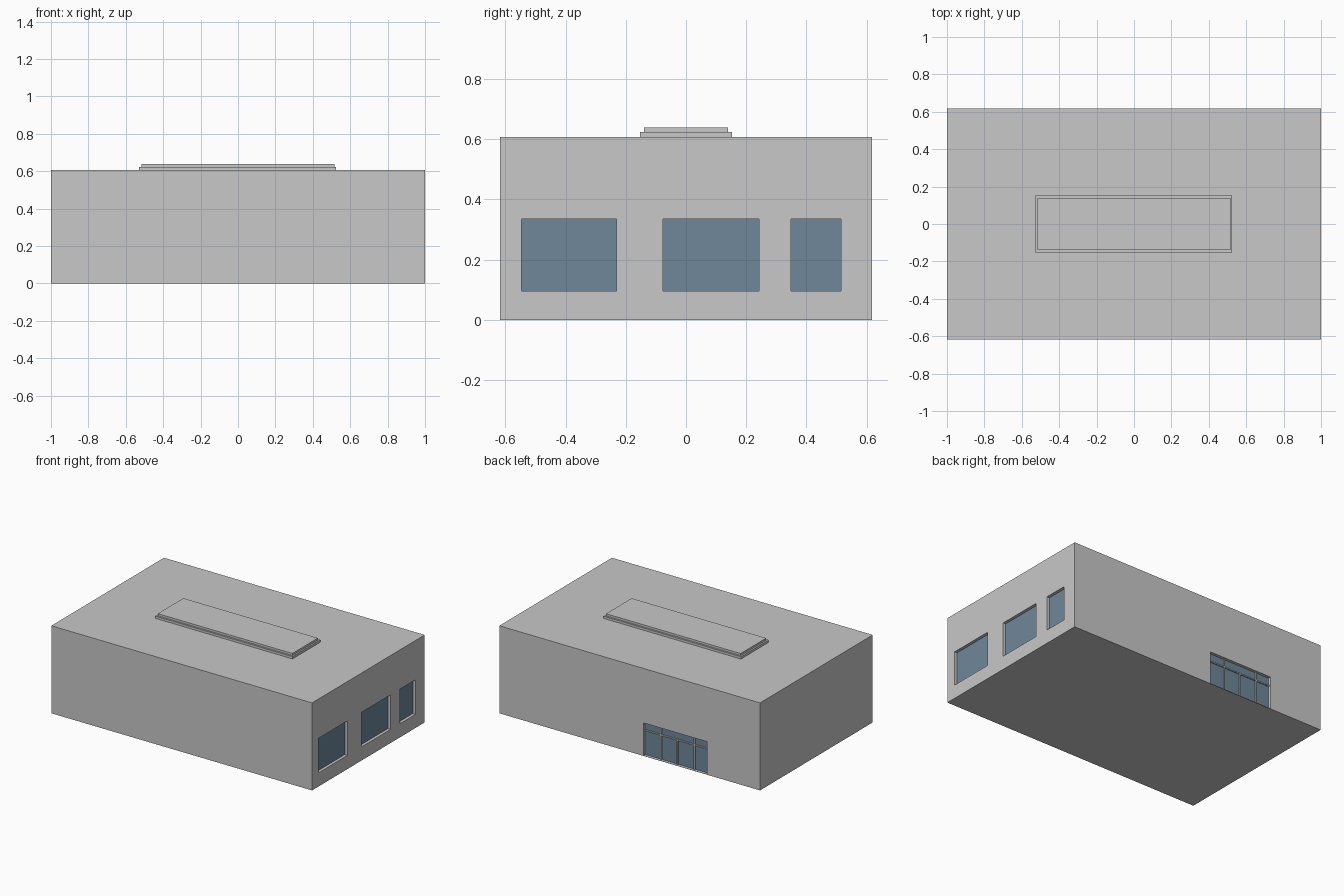
import bpy

cube = bpy.data.objects.get("Cube")
if cube:
    bpy.data.objects.remove(cube, do_unlink=True)


def material(name, rgb):
    mat = bpy.data.materials.new(name)
    mat.use_nodes = True
    color = (*rgb, 1)
    mat.diffuse_color = color
    mat.node_tree.nodes["Principled BSDF"].inputs["Base Color"].default_value = color
    return mat


GREY = material("wall grey", (0.58, 0.58, 0.58))
GLASS = material("blue glass", (0.158, 0.245, 0.322))


def box(name, x, y, z, mat=GREY):
    """Axis-aligned box from (low, high) pairs."""
    spans = (x, y, z)
    bpy.ops.mesh.primitive_cube_add(size=1, location=[(a + b) / 2 for a, b in spans])
    ob = bpy.context.object
    ob.name = name
    ob.scale = [b - a for a, b in spans]
    bpy.ops.object.transform_apply(location=False, rotation=False, scale=True)
    ob.data.materials.append(mat)
    return ob


def recess(target, x, y, z):
    """Cut a box-shaped opening into the target."""
    cutter = box("recess_cutter", x, y, z)
    cutter.hide_render = True
    mod = target.modifiers.new("recess", "BOOLEAN")
    mod.object = cutter
    mod.operation = "DIFFERENCE"
    mod.solver = "EXACT"
    bpy.context.view_layer.objects.active = target
    bpy.ops.object.modifier_apply(modifier=mod.name)
    bpy.data.objects.remove(cutter, do_unlink=True)


HALF_Y = 0.617
DEPTH = 0.024
PANE = 0.004

# Main building block
walls = box("building_walls", (-1, 1), (-HALF_Y, HALF_Y), (0, 0.607))

# Stepped roof hatch
box("roof_curb", (-0.528, 0.525), (-0.152, 0.152), (0.607, 0.623))
box("roof_cap", (-0.517, 0.515), (-0.14, 0.14), (0.623, 0.638))

# Recessed side windows
sill, head = 0.095, 0.334
for i, span in enumerate([(-0.547, -0.23), (-0.077, 0.242), (0.348, 0.515)], 1):
    recess(walls, (1 - DEPTH, 1.1), span, (sill, head))
    box(f"side_window_{i}", (1 - DEPTH, 1 - DEPTH + PANE), span, (sill, head), GLASS)

# Recessed entrance with glazing on the back
left, right, top, rail = -0.105, -0.594, 0.229, 0.172
recess(walls, (right, left), (HALF_Y - DEPTH, 0.7), (0.002, top))
back = HALF_Y - DEPTH
box("entrance_glass", (right, left), (back, back + PANE), (0.002, top), GLASS)

# Entrance frame: transom rail and upright bars
bar = 0.004
frame_y = (back, back + 0.012)
box("entrance_transom", (right, left), frame_y, (rail - bar, rail + bar))
for i, (x, height) in enumerate([(-0.23, top), (-0.355, rail), (-0.487, top)], 1):
    box(f"entrance_mullion_{i}", (x - bar, x + bar), frame_y, (0.002, height))
